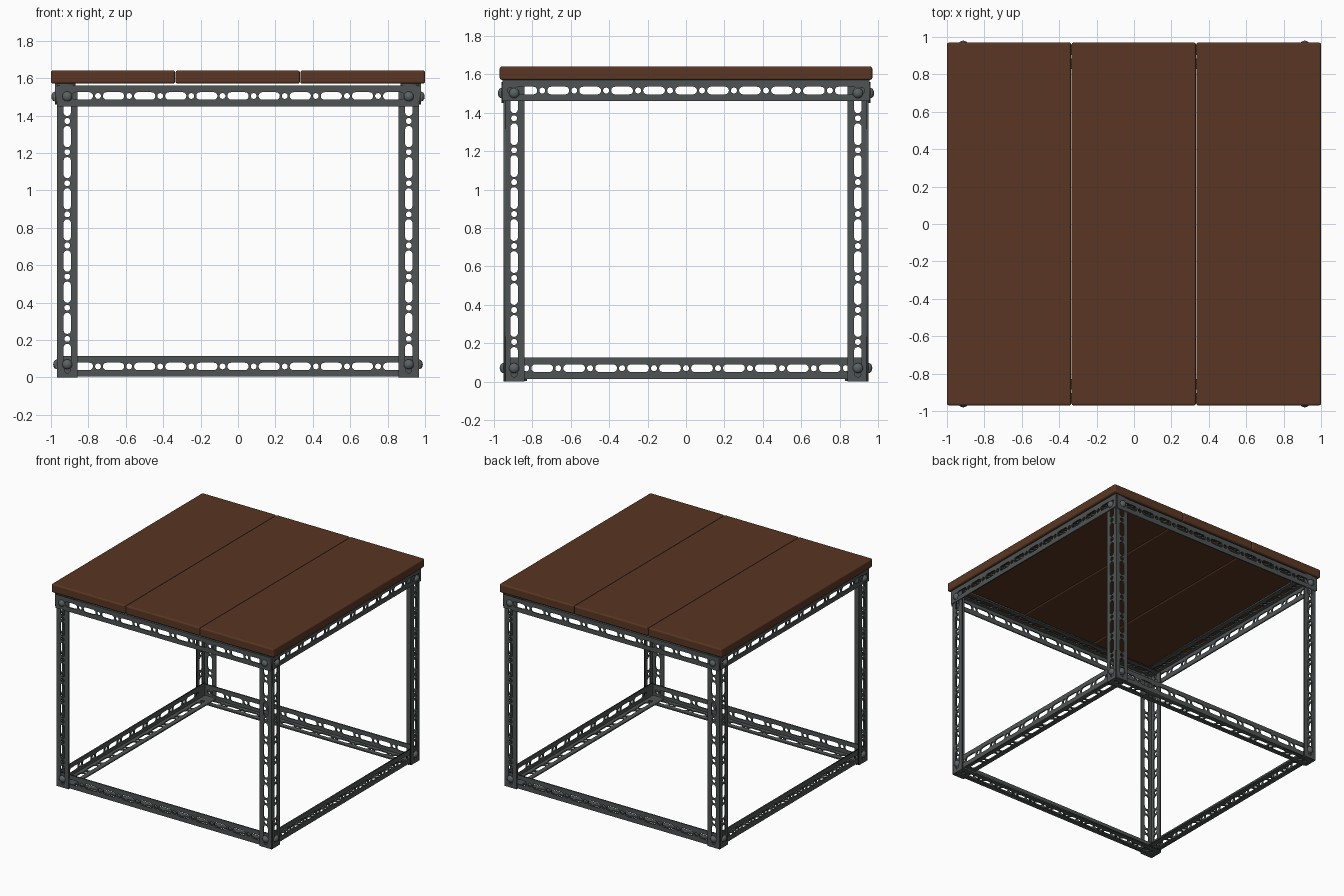
import bpy, bmesh, math
from mathutils import Matrix, Vector

if "Cube" in bpy.data.objects:
    bpy.data.objects.remove(bpy.data.objects["Cube"])

T, W, PITCH = 0.01, 0.11, 0.1664   # steel thickness, flange width, hole pitch


def material(name, rgb):
    m = bpy.data.materials.new(name)
    m.diffuse_color = (*rgb, 1)
    m.use_nodes = True
    m.node_tree.nodes["Principled BSDF"].inputs["Base Color"].default_value = m.diffuse_color
    return m


steel = material("dark steel", (0.078, 0.088, 0.088))
bolt_steel = material("bolt steel", (0.105, 0.12, 0.125))
wood = material("brown wood", (0.1, 0.037, 0.017))


def finish(name, bm, mat):
    me = bpy.data.meshes.new(name)
    bm.to_mesh(me)
    bm.free()
    ob = bpy.data.objects.new(name, me)
    bpy.context.collection.objects.link(ob)
    me.materials.append(mat)
    return ob


def capsule(cx, cy, half, r, n=6):
    """Outline of a slot (half > 0) or a round hole (half = 0)."""
    pts = []
    for side, a0 in ((1, -math.pi / 2), (-1, math.pi / 2)):
        for i in range(n + (half > 0)):
            a = a0 + math.pi * i / n
            pts.append((cx + side * half + r * math.cos(a), cy + r * math.sin(a)))
    return pts


def slotted_strip(length, inset, first, count):
    """Flat perforated strip as a mesh: x along the length, y across, centred on z."""
    cu = bpy.data.curves.new("strip_profile", 'CURVE')
    cu.dimensions, cu.fill_mode, cu.extrude = '2D', 'BOTH', T / 2
    loops = [[(0, inset), (length, inset), (length, W), (0, W)]]
    for i in range(count):
        x = first + i * PITCH
        loops.append(capsule(x, W / 2, 0, 0.016, 5))
        if i < count - 1:
            loops.append(capsule(x + PITCH / 2, W / 2, 0.037, 0.02))
    for pts in loops:
        sp = cu.splines.new('POLY')
        sp.points.add(len(pts) - 1)
        for p, q in zip(sp.points, pts):
            p.co = (q[0], q[1], 0, 1)
        sp.use_cyclic_u = True
    ob = bpy.data.objects.new("strip_profile", cu)
    bpy.context.collection.objects.link(ob)
    dg = bpy.context.evaluated_depsgraph_get()
    me = bpy.data.meshes.new_from_object(ob.evaluated_get(dg))
    bpy.data.objects.remove(ob)
    return me


def angle_bar(name, origin, along, u, v, length, first, count):
    """L-shaped slotted bar: outer corner at origin, flanges towards u and v."""
    o, along, u, v = (Vector(k) for k in (origin, along, u, v))
    bm = bmesh.new()
    for inset, across, thick in ((0, u, v), (T, v, u)):
        me = slotted_strip(length, inset, first, count)
        m = Matrix((along, across, thick)).transposed().to_4x4()
        m.translation = o + thick * T / 2
        me.transform(m)
        bm.from_mesh(me)
        bpy.data.meshes.remove(me)
    bmesh.ops.remove_doubles(bm, verts=bm.verts, dist=1e-5)
    bmesh.ops.recalc_face_normals(bm, faces=bm.faces)
    return finish(name, bm, steel)


def bolt(name, pos, normal):
    """Domed bolt head facing along normal."""
    bm = bmesh.new()
    bmesh.ops.create_uvsphere(bm, u_segments=14, v_segments=8, radius=0.027)
    bmesh.ops.bisect_plane(bm, geom=bm.verts[:] + bm.edges[:] + bm.faces[:],
                           plane_co=(0, 0, 0), plane_no=(0, 0, 1), clear_inner=True)
    bmesh.ops.holes_fill(bm, edges=[e for e in bm.edges if e.is_boundary])
    bmesh.ops.scale(bm, vec=(1, 1, 0.75), verts=bm.verts)
    for f in bm.faces:
        f.smooth = len(f.verts) < 5
    rot = Vector((0, 0, 1)).rotation_difference(Vector(normal)).to_matrix().to_4x4()
    bm.transform(Matrix.Translation(pos) @ rot)
    finish(name, bm, bolt_steel)


SIDE = {-1: "left", 1: "right"}
END = {-1: "front", 1: "back"}
LX, LY = 0.968, 0.95               # outer corner of the legs

# Legs and their bolts
for sx in (-1, 1):
    for sy in (-1, 1):
        tag = f"{END[sy]}_{SIDE[sx]}"
        angle_bar(f"{tag}_leg", (sx * LX, sy * LY, 0), (0, 0, 1),
                  (-sx, 0, 0), (0, -sy, 0), 1.55, 0.04, 10)
        for level, z, out in (("lower", 0.07, 0), ("upper", 1.502, 0.01)):
            bolt(f"{tag}_{level}_bolt_a", (sx * 0.913, sy * (LY + out), z), (0, sy, 0))
            bolt(f"{tag}_{level}_bolt_b", (sx * (LX + out), sy * 0.895, z), (sx, 0, 0))

# Rails: lower ones inside the legs, upper ones outside them
for s in (-1, 1):
    angle_bar(f"{END[s]}_lower_rail", (-0.957, s * 0.939, 0.004), (1, 0, 0),
              (0, 0, 1), (0, -s, 0), 1.914, 0.042, 12)
    angle_bar(f"{END[s]}_upper_rail", (-0.967, s * 0.96, 1.56), (1, 0, 0),
              (0, 0, -1), (0, -s, 0), 1.934, 0.052, 12)
    angle_bar(f"{SIDE[s]}_lower_rail", (s * 0.957, -0.928, 0.0145), (0, 1, 0),
              (0, 0, 1), (-s, 0, 0), 1.856, 0.013 + 0.083, 11)
    angle_bar(f"{SIDE[s]}_upper_rail", (s * 0.978, -0.955, 1.5705), (0, 1, 0),
              (0, 0, -1), (-s, 0, 0), 1.91, 0.04, 12)

# Table top planks with rounded edges
for name, x0, x1 in (("left_plank", -1, -0.336), ("middle_plank", -0.334, 0.331),
                     ("right_plank", 0.333, 1)):
    bm = bmesh.new()
    bmesh.ops.create_cube(bm, size=1)
    bmesh.ops.scale(bm, vec=(x1 - x0, 1.94, 0.07), verts=bm.verts)
    bmesh.ops.translate(bm, vec=((x0 + x1) / 2, 0, 1.606), verts=bm.verts)
    bmesh.ops.bevel(bm, geom=bm.edges[:], offset=0.011, segments=3,
                    profile=0.5, affect='EDGES')
    finish(name, bm, wood)
